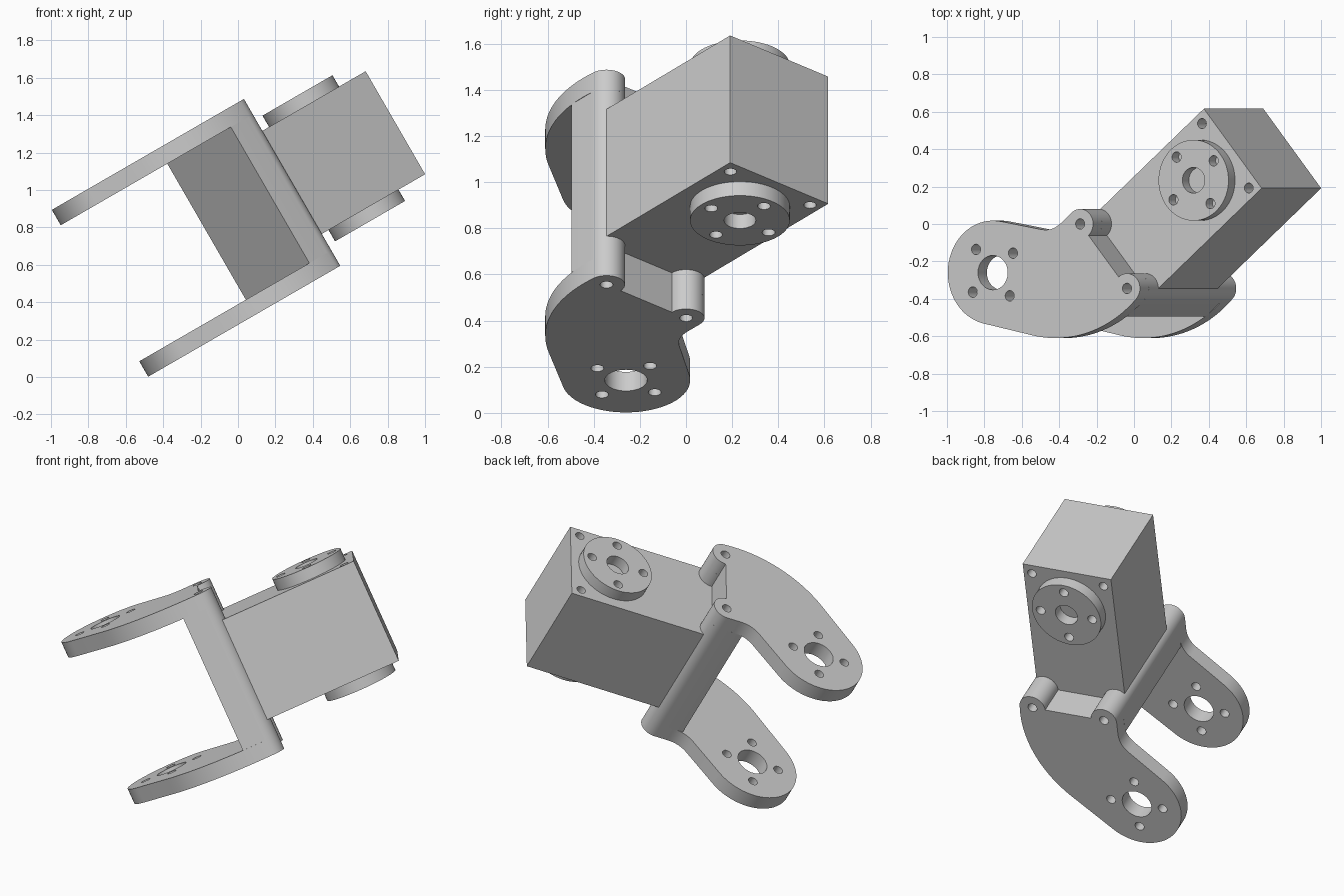
import bpy, bmesh
from math import radians, degrees, cos, sin, atan2, asin, hypot
from mathutils import Matrix

if "Cube" in bpy.data.objects:
    bpy.data.objects.remove(bpy.data.objects["Cube"])

# Everything is drawn in a flat local frame, then tilted 30 degrees about y
TILT = Matrix.Rotation(radians(-30), 4, 'Y')
MID = 0.757                      # centre height along the motor axis
INNER, OUTER = 0.42, 0.515       # half heights of the fork
BODY, HORN = 0.318, 0.388        # half heights of motor body and discs
TURN = radians(40)               # motor direction within the plane
P, Q = (cos(TURN), sin(TURN)), (-sin(TURN), cos(TURN))


def pq(p, q):
    return (p * P[0] + q * Q[0], p * P[1] + q * Q[1])


def arc(c, r, a0, a1, n):
    return [(c[0] + r * cos(radians(a0 + (a1 - a0) * i / n)),
             c[1] + r * sin(radians(a0 + (a1 - a0) * i / n))) for i in range(n + 1)]


def prism(name, pts, w0, w1):
    bm = bmesh.new()
    base = bm.faces.new([bm.verts.new((x, y, MID + w0)) for x, y in pts])
    top = bmesh.ops.extrude_face_region(bm, geom=[base])['geom']
    bmesh.ops.translate(bm, vec=(0, 0, w1 - w0),
                        verts=[v for v in top if isinstance(v, bmesh.types.BMVert)])
    bmesh.ops.recalc_face_normals(bm, faces=bm.faces)
    bm.transform(TILT)
    me = bpy.data.meshes.new(name)
    bm.to_mesh(me)
    bm.free()
    ob = bpy.data.objects.new(name, me)
    bpy.context.collection.objects.link(ob)
    return ob


def select(ob):
    bpy.ops.object.select_all(action='DESELECT')
    ob.select_set(True)
    bpy.context.view_layer.objects.active = ob


def finish(ob):
    select(ob)
    bpy.ops.object.shade_smooth_by_angle(angle=radians(30))


def drill(ob, centres, r, w0, w1):
    for c in centres:
        cutter = prism("hole_cutter", arc(c, r, 0, 360, 32)[:-1], w0, w1)
        cutter.hide_render = True
        select(ob)
        m = ob.modifiers.new("hole", 'BOOLEAN')
        m.operation, m.solver, m.object = 'DIFFERENCE', 'EXACT', cutter
        bpy.ops.object.modifier_apply(modifier=m.name)
        bpy.data.objects.remove(cutter)


def ring(c, r=0.162):
    return [arc(c, r, 40 + 90 * k, 40, 1)[0] for k in range(4)]


# Key centres: two screw bosses, arm pivot, disc axis, big belly curve
boss1, boss2, br = pq(0.308, -0.708), pq(0.308, -0.258), 0.08
pivot, pr = (-0.137, -0.26), 0.278
belly, belly_r = (0.25, 0.086), 0.696
axis = pq(0.938, -0.482)

# Arm outline: rounded end, belly curve, bosses, filleted neck
dx, dy = belly[0] - pivot[0], belly[1] - pivot[1]
tangent = degrees(asin((belly_r - pr) / hypot(dx, dy)) - atan2(dy, dx))
low = -90 - tangent
exit_a = degrees(atan2(boss1[1] - belly[1], boss1[0] - belly[0]))
a, b, c = (0.16, -0.029), (0.229, -0.041), (0.285, 0.006)
fillet = [tuple((1 - t) ** 2 * u + 2 * t * (1 - t) * v + t * t * w
                for u, v, w in zip(c, b, a)) for t in [i / 8 for i in range(9)]]
outline = (arc(pivot, pr, 80, 360 + low, 40) + arc(belly, belly_r, low, exit_a, 28)
           + arc(boss1, br, exit_a, 130, 20)[1:] + arc(boss2, br, -50, 130, 20) + fillet)

for name, s in (("upper_arm", 1), ("lower_arm", -1)):
    w0, w1 = sorted((s * INNER, s * OUTER))
    arm = prism(name, outline, w0, w1)
    drill(arm, [pivot], 0.092, w0 - .02, w1 + .02)
    drill(arm, ring(pivot) + [boss1, boss2], 0.028, w0 - .02, w1 + .02)
    finish(arm)

# Web joining the arms, with a rounded column at each side
web = prism("fork_web", [pq(0.168, -0.788)] + arc(boss1, br, -50, 130, 24)
            + arc(boss2, br, -50, 130, 24) + [pq(0.168, -0.178)], -INNER, INNER)
finish(web)

# Motor body with blind screw holes in its far corners
q0, q1 = -0.759, -0.204
body = prism("motor_body", [pq(0.308, q0), pq(1.202, q0), pq(1.202, q1), pq(0.308, q1)],
             -BODY, BODY)
screws = [pq(1.142, -0.482 + d) for d in (-0.225, 0.225)]
drill(body, screws, 0.027, BODY - 0.09, BODY + 0.02)
drill(body, screws, 0.027, -BODY - 0.02, -BODY + 0.09)
finish(body)

# Output discs on both faces of the motor
for name, s in (("upper_disc", 1), ("lower_disc", -1)):
    w0, w1 = sorted((s * BODY, s * HORN))
    disc = prism(name, arc(axis, 0.216, 0, 360, 64)[:-1], w0, w1)
    drill(disc, [axis], 0.069, w0 - .02, w1 + .02)
    drill(disc, ring(axis), 0.028, w0 - .02, w1 + .02)
    finish(disc)
